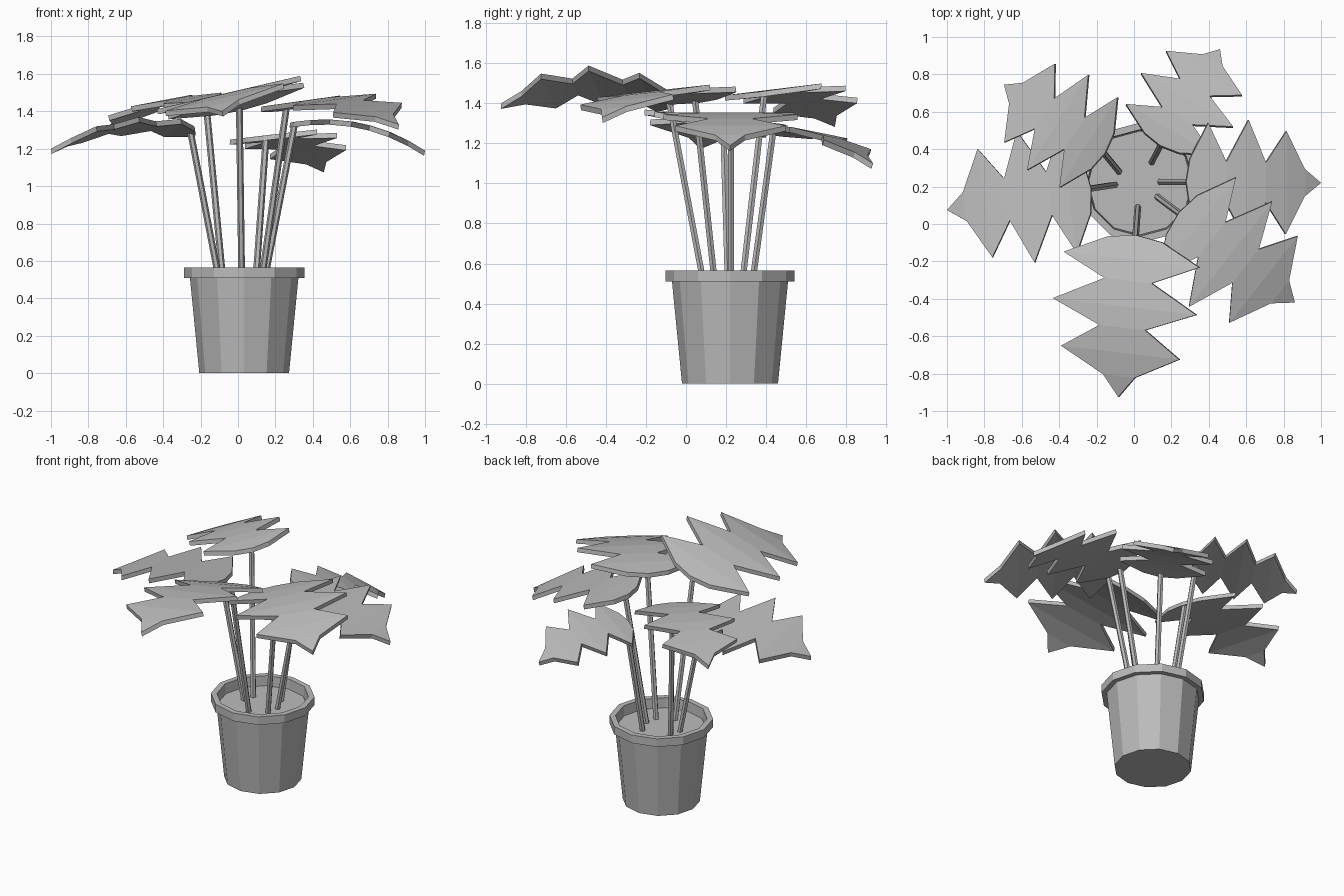
import bpy, bmesh
from math import cos, sin, tau, radians
from mathutils import Vector, Matrix

cube = bpy.data.objects.get("Cube")
if cube:
    bpy.data.objects.remove(cube, do_unlink=True)

grey = bpy.data.materials.new("plain grey")
grey.use_nodes = True
colour = (0.5, 0.5, 0.5, 1)
grey.diffuse_color = colour
grey.node_tree.nodes["Principled BSDF"].inputs["Base Color"].default_value = colour

POT = Vector((0.033, 0.22, 0))


def make_object(name, bm):
    bmesh.ops.recalc_face_normals(bm, faces=bm.faces)
    mesh = bpy.data.meshes.new(name)
    bm.to_mesh(mesh)
    bm.free()
    mesh.materials.append(grey)
    obj = bpy.data.objects.new(name, mesh)
    bpy.context.collection.objects.link(obj)
    return obj


def skin(bm, rings):
    """Join successive vertex rings with quads and cap both ends."""
    for a, b in zip(rings, rings[1:]):
        n = len(a)
        for i in range(n):
            j = (i + 1) % n
            bm.faces.new((a[i], a[j], b[j], b[i]))
    bm.faces.new(rings[0])
    bm.faces.new(rings[-1])


def ring(bm, centre, radius, sides):
    return [bm.verts.new(centre + Vector((radius * cos(tau * i / sides),
                                          radius * sin(tau * i / sides), 0)))
            for i in range(sides)]


def lathe(name, profile, sides=12):
    bm = bmesh.new()
    skin(bm, [ring(bm, POT + Vector((0, 0, z)), r, sides) for r, z in profile])
    return make_object(name, bm)


def stem(name, foot, top, radius=0.018):
    bm = bmesh.new()
    skin(bm, [ring(bm, Vector(foot), radius, 6), ring(bm, Vector(top), radius, 6)])
    return make_object(name, bm)


# Half outline of a leaf: distance along, half width (three lobes and a point)
LEAF = [(0.025, 0.17), (0.15, 0.43), (0.28, 0.15), (0.44, 0.455),
        (0.57, 0.145), (0.725, 0.375), (0.87, 0.10)]
ARCH = 0.1


def leaf(name, base, tip, roll):
    """Arched leaf from base to tip; positive roll lifts its left side."""
    base, tip = Vector(base), Vector(tip)
    size = (tip - base).length
    along = (tip - base).normalized()
    side = Vector((0, 0, 1)).cross(along).normalized()
    side = Matrix.Rotation(radians(roll), 3, along) @ side
    up = along.cross(side)
    bm = bmesh.new()

    def point(u, v):
        height = 4 * ARCH * u * (1 - u)
        return bm.verts.new(base + size * (along * u + side * v + up * height))

    heel, end = point(0, 0), point(1, 0)
    rows = [(point(u, v), point(u, -v)) for u, v in LEAF]
    bm.faces.new((heel, rows[0][1], rows[0][0]))
    for (a, b), (c, d) in zip(rows, rows[1:]):
        bm.faces.new((a, b, d, c))
    bm.faces.new((rows[-1][0], rows[-1][1], end))
    # Thickness, added straight down through the blade
    blade = list(bm.faces)
    extruded = bmesh.ops.extrude_face_region(bm, geom=blade, use_keep_orig=True)
    moved = [g for g in extruded["geom"] if isinstance(g, bmesh.types.BMVert)]
    bmesh.ops.translate(bm, verts=moved, vec=up * -0.028)
    return make_object(name, bm)


# Pot with a raised rim, and the soil inside
lathe("pot", [(0.24, 0), (0.29, 0.51), (0.322, 0.51), (0.322, 0.565),
              (0.285, 0.565), (0.28, 0.49)])
lathe("soil", [(0.278, 0.48), (0.278, 0.5)])

# Plants: name, stem foot (x, y), leaf base, leaf tip, roll
PLANTS = [
    ("front", (0.02, 0.09), (0.01, -0.06, 1.43), (-0.085, -0.925, 1.40), 13),
    ("front_left", (0.125, 0.145), (0.24, 0.06, 1.43), (0.86, -0.42, 1.33), 5),
    ("left", (0.14, 0.225), (0.28, 0.225, 1.34), (1.0, 0.22, 1.19), 0),
    ("back_left", (0.095, 0.33), (0.14, 0.42, 1.27), (0.46, 0.935, 1.10), -6),
    ("back_right", (-0.08, 0.28), (-0.155, 0.38, 1.46), (-0.695, 0.745, 1.31), -6),
    ("right", (-0.10, 0.21), (-0.23, 0.19, 1.30), (-1.0, 0.075, 1.20), 6),
]
for name, foot, base, tip, roll in PLANTS:
    inward = (Vector(tip) - Vector(base)) * 0.03
    top = Vector(base) + inward - Vector((0, 0, 0.01))
    stem(name + "_stem", (*foot, 0.49), top)
    leaf(name + "_leaf", base, tip, roll)
